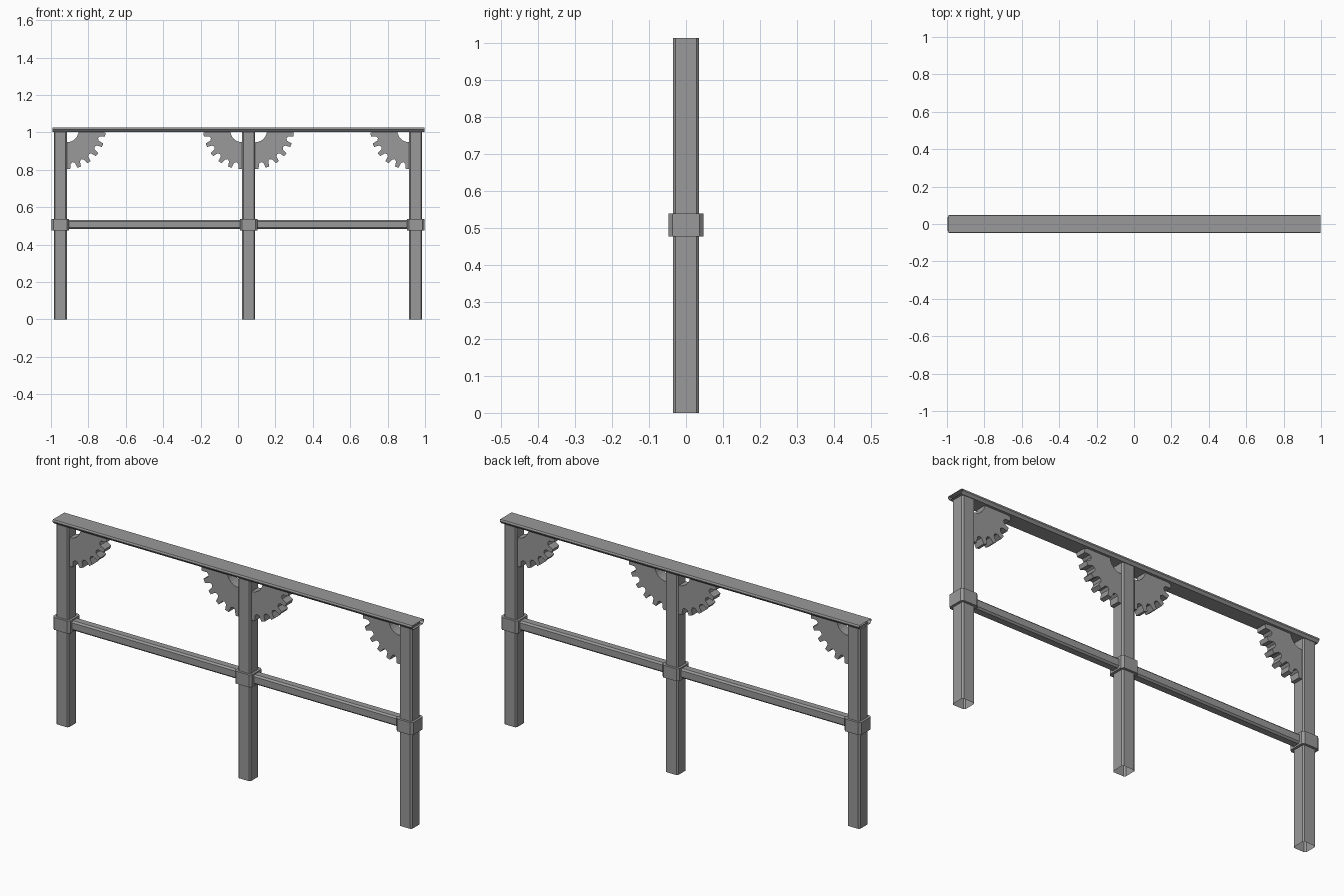
import bpy, bmesh
from math import sin, cos, radians

cube = bpy.data.objects.get("Cube")
if cube:
    bpy.data.objects.remove(cube, do_unlink=True)

metal = bpy.data.materials.new("grey_metal")
metal.use_nodes = True
GREY = (0.32, 0.32, 0.32, 1)
metal.diffuse_color = GREY
metal.node_tree.nodes["Principled BSDF"].inputs["Base Color"].default_value = GREY


def prism(name, outline, place, lo, hi, low_cap=True, high_cap=True):
    """Sweep a 2D outline from lo to hi; place maps (u, v, w) to x, y, z."""
    bm = bmesh.new()
    a, b = ([bm.verts.new(place(u, v, w)) for u, v in outline] for w in (lo, hi))
    n = len(outline)
    for i in range(n):
        j = (i + 1) % n
        bm.faces.new((a[i], a[j], b[j], b[i]))
    low = bm.faces.new(a[::-1])
    high = bm.faces.new(b)
    bmesh.ops.recalc_face_normals(bm, faces=bm.faces)
    unwanted = [f for f, keep in ((low, low_cap), (high, high_cap)) if not keep]
    bmesh.ops.delete(bm, geom=unwanted, context='FACES_ONLY')
    mesh = bpy.data.meshes.new(name)
    bm.to_mesh(mesh)
    bm.free()
    mesh.materials.append(metal)
    obj = bpy.data.objects.new(name, mesh)
    bpy.context.collection.objects.link(obj)
    return obj


def chamfered_square(half, cut):
    k = half - cut
    return [(-k, -half), (k, -half), (half, -k), (half, k),
            (k, half), (-k, half), (-half, k), (-half, -k)]


def gear_quarter(teeth=22, tip=0.207, root=0.172, bore=0.063):
    """Quarter of a cog wheel, spreading outward and down from its hub."""
    pitch = 360 / teeth
    polar = [(0, root)]
    for k in range(6):
        mid = 6 + k * pitch
        polar += [(mid - 0.27 * pitch, root + 0.007), (mid - 0.17 * pitch, tip),
                  (mid + 0.17 * pitch, tip), (mid + 0.27 * pitch, root + 0.007)]
        if k < 5:
            polar.append((mid + 0.5 * pitch, root))
    polar += [(90 - 15 * i, bore) for i in range(7)]
    return [(r * cos(radians(t)), -r * sin(radians(t))) for t, r in polar]


HALF = 0.035
HUB_Z = 1.01
posts = {"right": -0.95, "middle": 0.057, "left": 0.95}

# Upright posts with hollow feet, and the collars around them
for side, x in posts.items():
    def upright(u, v, w, x=x):
        return (x + u, v, w)
    prism(side + "_post", chamfered_square(HALF, 0.007), upright, 0, 1.012,
          low_cap=False, high_cap=False)
    prism(side + "_collar", chamfered_square(0.047, 0.011), upright, 0.476, 0.538)

# Top rail, an open-ended sleeve that narrows toward its underside
rail = [(-0.038, 1.003), (0.038, 1.003), (0.048, 1.015), (0.048, 1.02),
        (0.045, 1.025), (-0.045, 1.025), (-0.048, 1.02), (-0.048, 1.015)]
prism("top_rail", rail, lambda u, v, w: (w, u, v), -0.993, 0.997,
      low_cap=False, high_cap=False)

# Middle rails between the collars
xs = list(posts.values())
for side, start, end in (("right", xs[0], xs[1]), ("left", xs[1], xs[2])):
    prism(side + "_middle_rail", chamfered_square(0.024, 0.008),
          lambda u, v, w: (w, u, 0.508 + v), start + 0.03, end - 0.03)

# Cog-shaped brackets in the corners under the top rail
for side, direction in (("right", 1), ("middle", -1), ("middle", 1), ("left", -1)):
    hub = posts[side] + direction * HALF
    facing = "left" if direction > 0 else "right"
    prism(side + "_post_" + facing + "_gear_bracket", gear_quarter(),
          lambda u, v, w: (hub + direction * u, w, HUB_Z + v), -0.026, 0.026)
